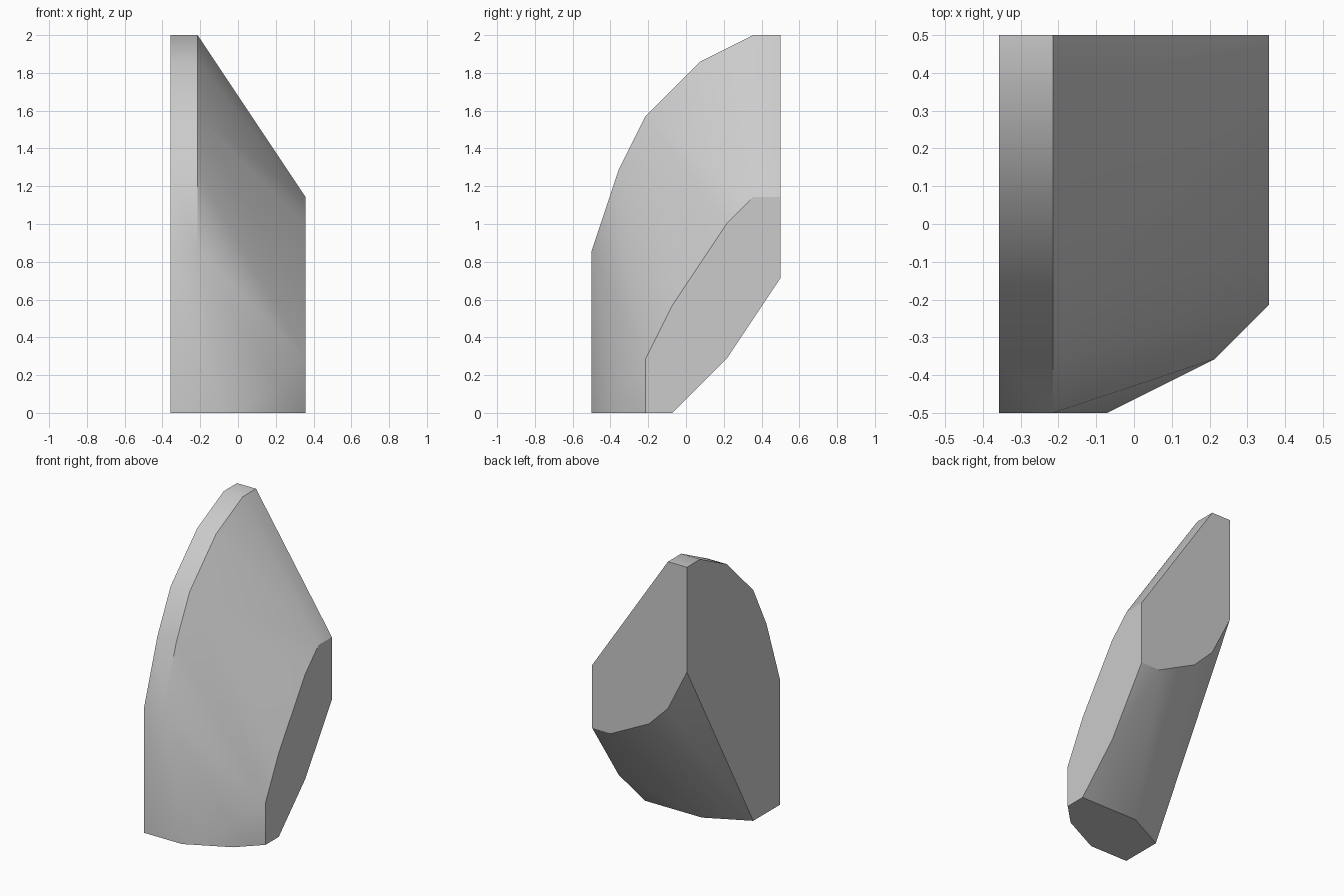
import bpy
import bmesh
import math
from mathutils import Vector

default_cube = bpy.data.objects.get("Cube")
if default_cube:
    bpy.data.objects.remove(default_cube, do_unlink=True)

# The stone is laid out on a grid, seven steps to a unit
STEP = 1 / 7


def grid_point(x, y, z):
    return Vector(((x - 2.5) * STEP, (y - 3.5) * STEP, z * STEP))


def make_material(name, colour):
    material = bpy.data.materials.new(name)
    material.use_nodes = True
    material.diffuse_color = colour
    material.node_tree.nodes["Principled BSDF"].inputs["Base Color"].default_value = colour
    return material


# Tall side outline (y, z), shared by both edges of the narrow rounded rim
rim_profile = [(7, 14), (6, 14), (4, 13), (2, 11), (1, 9), (0, 6)]
# Low side face (y, z)
low_side = [(7, 8), (6, 8), (5, 7), (3, 4), (2, 2), (2, 0), (3, 0), (5, 2), (7, 5)]
# Lower edge of the flat back (x, z)
back_edge = [(0, 9), (1, 7), (2, 6), (4, 5)]
# Remaining corners of the foot (x, y)
foot = [(0, 2), (0, 0), (2, 0), (4, 1), (2, 3)]

points = [grid_point(x, y, z) for x in (0, 1) for y, z in rim_profile]
points += [grid_point(5, y, z) for y, z in low_side]
points += [grid_point(x, 7, z) for x, z in back_edge]
points += [grid_point(x, y, 0) for x, y in foot]
points.append(grid_point(4, 1, 1))  # chipped front corner

# Wrap the outlines in one faceted body
bm = bmesh.new()
for point in points:
    bm.verts.new(point)
hull = bmesh.ops.convex_hull(bm, input=bm.verts)
spare = {v for v in hull["geom_interior"] + hull["geom_unused"]
         if isinstance(v, bmesh.types.BMVert)}
bmesh.ops.delete(bm, geom=list(spare), context="VERTS")
bmesh.ops.dissolve_limit(bm, angle_limit=math.radians(0.5), verts=bm.verts, edges=bm.edges)
bmesh.ops.recalc_face_normals(bm, faces=bm.faces)

mesh = bpy.data.meshes.new("rock_shard")
bm.to_mesh(mesh)
bm.free()
rock = bpy.data.objects.new("rock_shard", mesh)
bpy.context.collection.objects.link(rock)
mesh.materials.append(make_material("light_grey_stone", (0.6, 0.6, 0.6, 1)))

# Soft facets with crisp outer edges
bpy.ops.object.select_all(action="DESELECT")
rock.select_set(True)
bpy.context.view_layer.objects.active = rock
bpy.ops.object.shade_smooth_by_angle(angle=math.radians(30))
